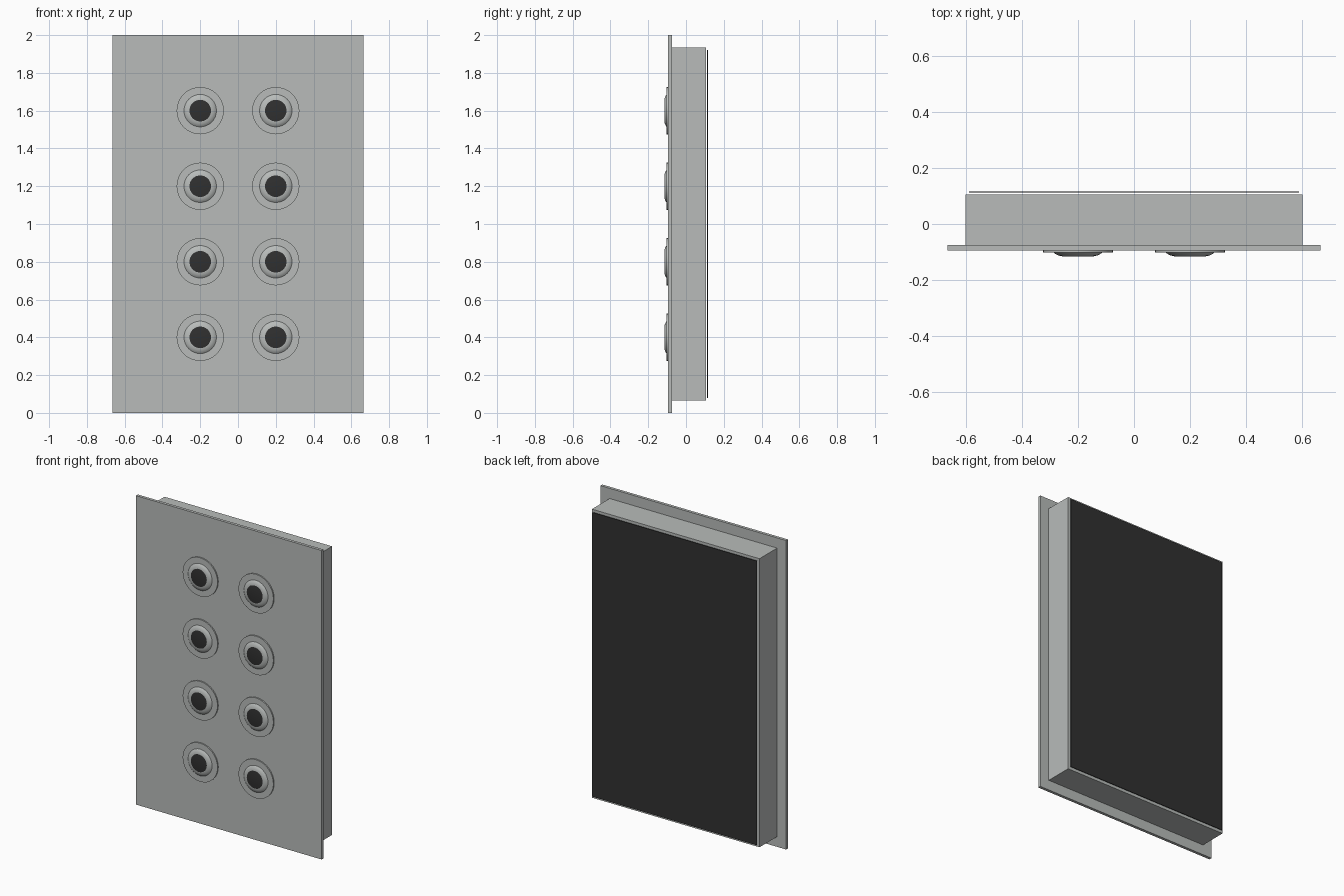
import bpy, bmesh, math

if "Cube" in bpy.data.objects:
    bpy.data.objects.remove(bpy.data.objects["Cube"])


def material(name, rgb):
    m = bpy.data.materials.new(name)
    m.diffuse_color = (*rgb, 1)
    m.use_nodes = True
    m.node_tree.nodes["Principled BSDF"].inputs["Base Color"].default_value = m.diffuse_color
    return m


GREY = material("metal grey", (0.48, 0.50, 0.49))
DARK = material("dark grey", (0.03, 0.03, 0.03))


def finish(name, bm, mats):
    bmesh.ops.recalc_face_normals(bm, faces=bm.faces)
    mesh = bpy.data.meshes.new(name)
    bm.to_mesh(mesh)
    bm.free()
    for m in mats:
        mesh.materials.append(m)
    obj = bpy.data.objects.new(name, mesh)
    bpy.context.collection.objects.link(obj)
    return obj


def box(name, half_x, y0, y1, z0, z1, mat):
    bm = bmesh.new()
    bmesh.ops.create_cube(bm, size=1)
    for v in bm.verts:
        v.co = (v.co.x * 2 * half_x,
                y0 + (v.co.y + 0.5) * (y1 - y0),
                z0 + (v.co.z + 0.5) * (z1 - z0))
    return finish(name, bm, [mat])


# Panel: front plate, housing and thin dark back cover
box("front_plate", 0.665, -0.094, -0.075, 0.0, 2.0, GREY)
box("housing", 0.60, -0.075, 0.105, 0.066, 1.934, GREY)
box("back_cover", 0.588, 0.112, 0.116, 0.08, 1.92, DARK)

# Button profile: radius and y, from the flange to the flat dark centre
PROFILE = [(0.125, -0.093), (0.125, -0.102), (0.086, -0.102),
           (0.080, -0.107), (0.070, -0.112), (0.057, -0.115)]
SIDES = 32


def button(name, x, z):
    bm = bmesh.new()
    rings = []
    for r, y in PROFILE:
        angles = [2 * math.pi * i / SIDES for i in range(SIDES)]
        rings.append([bm.verts.new((x + r * math.cos(a), y, z + r * math.sin(a)))
                      for a in angles])
    for a, b in zip(rings, rings[1:]):
        for i in range(SIDES):
            j = (i + 1) % SIDES
            bm.faces.new((a[i], a[j], b[j], b[i]))
    bm.faces.new(rings[0])
    centre = bm.faces.new(rings[-1])
    centre.material_index = 1
    obj = finish(name, bm, [GREY, DARK])
    bpy.ops.object.select_all(action='DESELECT')
    obj.select_set(True)
    bpy.context.view_layer.objects.active = obj
    bpy.ops.object.shade_smooth_by_angle(angle=math.radians(30))


# Two columns of four buttons
for row in range(4):
    for side, x in (("left", -0.2), ("right", 0.2)):
        button(f"button_{side}_{row + 1}", x, 0.4 + 0.4 * row)
